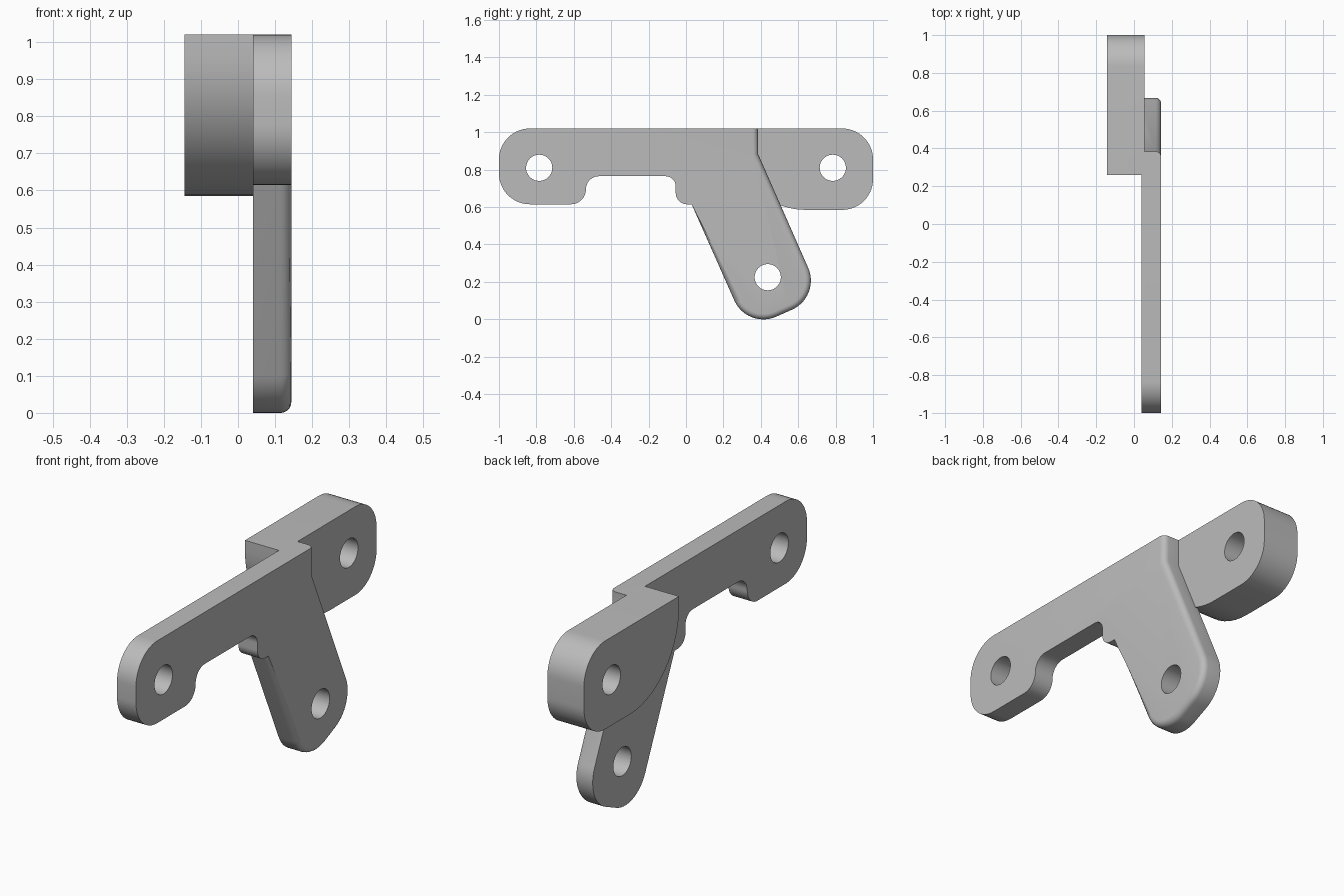
import bpy, bmesh, math
from mathutils import Vector

cube = bpy.data.objects.get("Cube")
if cube:
    bpy.data.objects.remove(cube, do_unlink=True)

steel = bpy.data.materials.new("grey_metal")
steel.use_nodes = True
GREY = (0.5, 0.5, 0.5, 1)
steel.diffuse_color = GREY
steel.node_tree.nodes["Principled BSDF"].inputs["Base Color"].default_value = GREY


def rounded(corners, steps=14):
    """Turn (y, z, radius) corners into an outline with tangent arcs."""
    out = []
    for i, (y, z, r) in enumerate(corners):
        p = Vector((y, z))
        if r == 0:
            out.append(p)
            continue
        a = (Vector(corners[i - 1][:2]) - p).normalized()
        b = (Vector(corners[(i + 1) % len(corners)][:2]) - p).normalized()
        half = a.angle(b) / 2
        c = p + (a + b).normalized() * (r / math.sin(half))
        start = p + a * (r / math.tan(half)) - c
        end = p + b * (r / math.tan(half)) - c
        sweep = start.angle(end)
        for k in range(steps + 1):
            t = k / steps
            out.append(c + (start * math.sin((1 - t) * sweep)
                            + end * math.sin(t * sweep)) / math.sin(sweep))
    return out


def slab(name, corners, x0, x1, soft_edge=None):
    """Extrude a side outline along x, rounding the chosen outer edges."""
    bm = bmesh.new()
    base = bm.faces.new([bm.verts.new((x0, p.x, p.y)) for p in rounded(corners)])
    res = bmesh.ops.extrude_face_region(bm, geom=[base], use_keep_orig=True)
    verts = [v for v in res["geom"] if isinstance(v, bmesh.types.BMVert)]
    bmesh.ops.translate(bm, verts=verts, vec=(x1 - x0, 0, 0))
    bmesh.ops.recalc_face_normals(bm, faces=bm.faces)
    if soft_edge:
        rim = [e for e in bm.edges if all(v.co.x > x1 - 1e-4 for v in e.verts)
               and soft_edge((e.verts[0].co + e.verts[1].co) / 2)]
        bmesh.ops.bevel(bm, geom=rim, offset=0.03, offset_type='OFFSET',
                        segments=5, profile=0.5, affect='EDGES')
    me = bpy.data.meshes.new(name)
    bm.to_mesh(me)
    bm.free()
    me.materials.append(steel)
    ob = bpy.data.objects.new(name, me)
    bpy.context.collection.objects.link(ob)
    return ob


def combine(target, tool, operation):
    """Apply a boolean and discard the tool."""
    bpy.context.view_layer.objects.active = target
    mod = target.modifiers.new(operation, 'BOOLEAN')
    mod.operation, mod.solver, mod.object = operation, 'EXACT', tool
    bpy.ops.object.modifier_apply(modifier=mod.name)
    bpy.data.objects.remove(tool, do_unlink=True)


TOP, LOW = 1.02, 0.615

# Leg end corners, measured along and across the slanted leg
along, across = Vector((0.406, -0.914)), Vector((0.914, 0.406))
leg_front = across * 0.277 + along * 0.183
leg_back = across * 0.708 + along * 0.183

# Flat bar with the slanted leg
bracket = slab("bracket", [
    (-1, TOP, 0.165), (-1, LOW, 0.165),
    (-0.535, LOW, 0.08), (-0.535, 0.765, 0.07),
    (-0.055, 0.765, 0.055), (-0.055, LOW, 0.06), (0.03, LOW, 0),
    (*leg_front, 0.17), (*leg_back, 0.17),
    (0.385, 0.885, 0), (0.385, TOP, 0),
], 0.041, 0.144,
    lambda m: m.z < LOW - 0.002 or (m.y > 0.3 and m.z < TOP - 0.002))

# Thick offset block at the back
block = slab("offset_block", [
    (0.26, TOP, 0), (0.26, 0.585, 0.38),
    (1, 0.585, 0.165), (1, TOP, 0.165),
], -0.144, 0.055)
combine(bracket, block, 'UNION')

# Bolt holes
for y, z in ((-0.785, 0.81), (0.785, 0.81), (0.437, 0.225)):
    bpy.ops.mesh.primitive_cylinder_add(vertices=48, radius=0.07, depth=1,
                                        location=(0, y, z),
                                        rotation=(0, math.pi / 2, 0))
    drill = bpy.context.object
    drill.name = "hole_cutter"
    drill.hide_render = True
    drill.data.materials.append(steel)
    combine(bracket, drill, 'DIFFERENCE')

# Smooth shading with crisp edges
bpy.ops.object.select_all(action='DESELECT')
bracket.select_set(True)
bpy.context.view_layer.objects.active = bracket
bpy.ops.object.shade_smooth_by_angle(angle=math.radians(30))
